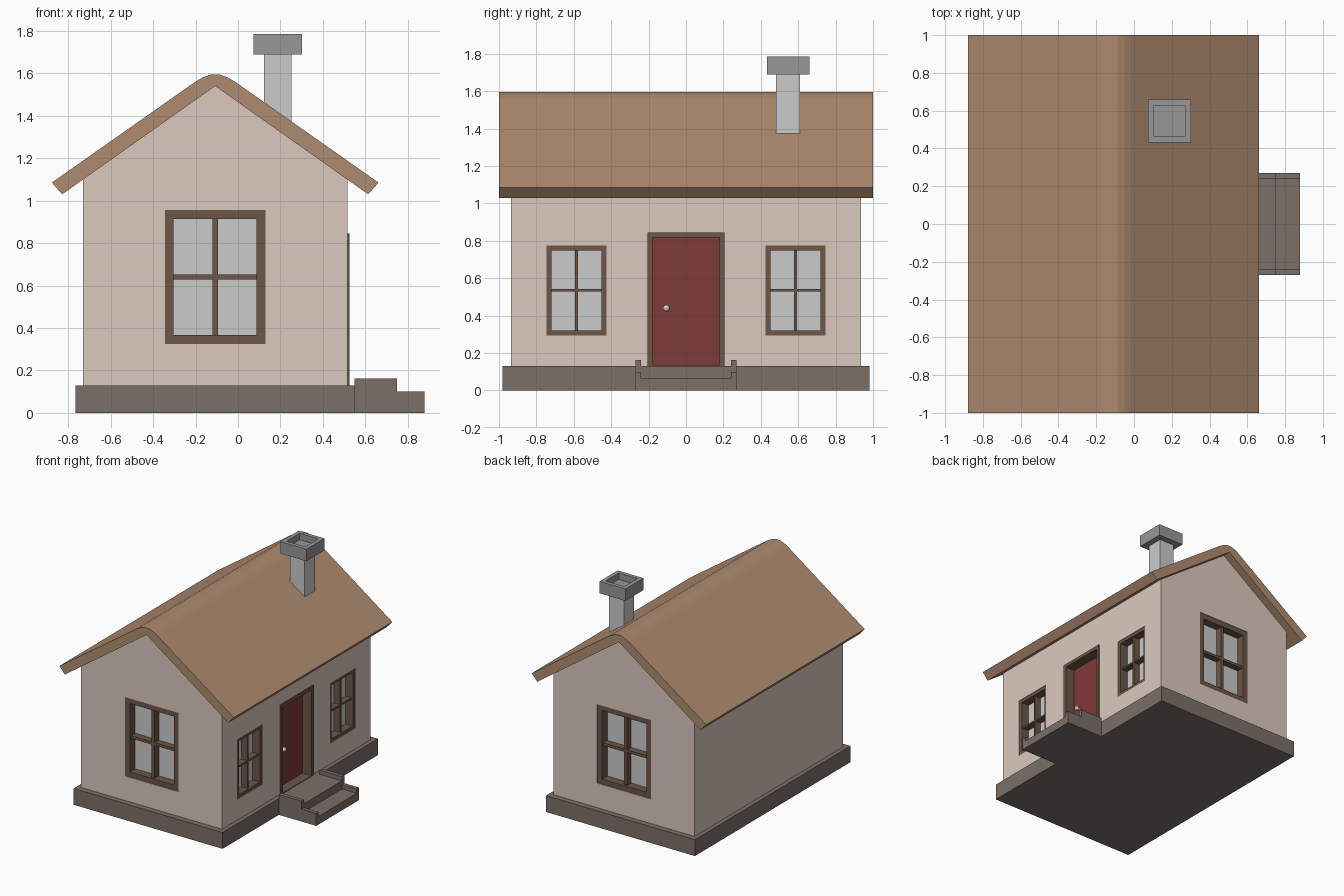
import bpy, bmesh, math
from mathutils import Matrix, Vector

if "Cube" in bpy.data.objects:
    bpy.data.objects.remove(bpy.data.objects["Cube"])

CX = -0.1075          # house centre line
WALL_L, WALL_R, WALL_Y = -0.73, 0.515, 0.935


def material(name, rgb):
    m = bpy.data.materials.new(name)
    m.diffuse_color = (*rgb, 1)
    m.use_nodes = True
    m.node_tree.nodes["Principled BSDF"].inputs["Base Color"].default_value = m.diffuse_color
    return m


PLASTER = material("plaster", (0.71, 0.59, 0.52))
TILE = material("roof_tile", (0.43, 0.26, 0.16))
WOOD = material("dark_wood", (0.15, 0.095, 0.064))
STONE = material("stone", (0.20, 0.16, 0.14))
RED = material("red_paint", (0.21, 0.043, 0.04))
CAP = material("cap_grey", (0.31, 0.31, 0.31))


def finish(name, bm, mat=None):
    bmesh.ops.recalc_face_normals(bm, faces=bm.faces)
    me = bpy.data.meshes.new(name)
    bm.to_mesh(me)
    bm.free()
    ob = bpy.data.objects.new(name, me)
    bpy.context.collection.objects.link(ob)
    if mat:
        me.materials.append(mat)
    return ob


def boxes(name, ranges, mat=None):
    """One object from boxes given as (x0, x1, y0, y1, z0, z1)."""
    bm = bmesh.new()
    for x0, x1, y0, y1, z0, z1 in ranges:
        mtx = Matrix.Translation(((x0 + x1) / 2, (y0 + y1) / 2, (z0 + z1) / 2)) \
            @ Matrix.Diagonal((x1 - x0, y1 - y0, z1 - z0, 1))
        bmesh.ops.create_cube(bm, size=1, matrix=mtx)
    return finish(name, bm, mat)


def extrude_y(name, profile, y0, y1, mat):
    """Extrude an x-z profile along y."""
    bm = bmesh.new()
    face = bm.faces.new([bm.verts.new((x, y0, z)) for x, z in profile])
    ext = bmesh.ops.extrude_face_region(bm, geom=[face])
    verts = [v for v in ext["geom"] if isinstance(v, bmesh.types.BMVert)]
    bmesh.ops.translate(bm, verts=verts, vec=Vector((0, y1 - y0, 0)))
    return finish(name, bm, mat)


def cut(target, cutter):
    mod = target.modifiers.new("cut", "BOOLEAN")
    mod.object, mod.solver = cutter, "EXACT"
    cutter.hide_render = True
    bpy.context.view_layer.objects.active = target
    bpy.ops.object.modifier_apply(modifier=mod.name)
    bpy.data.objects.remove(cutter)


def place(ob, x, y, angle):
    ob.matrix_world = Matrix.Translation((x, y, 0)) @ Matrix.Rotation(angle, 4, "Z")
    bpy.context.view_layer.update()


# foundation and walls
boxes("foundation", [(-0.765, 0.55, -0.98, 0.98, 0, 0.13)], STONE)
walls = extrude_y("walls", [(WALL_L, 0.13), (WALL_R, 0.13), (WALL_R, 1.10),
                            (CX, 1.54), (WALL_L, 1.10)], -WALL_Y, WALL_Y, PLASTER)

# roof with rounded ridge: right half of the outline, then mirrored
half = [(0.721, 1.03), (0.77, 1.085), (0.09, 1.563), (0.058, 1.581), (0.02, 1.595)]
outline = [(CX, 1.54)] + [(CX + x, z) for x, z in half] \
    + [(CX - x, z) for x, z in reversed(half)]
extrude_y("roof", outline, -1, 1, TILE)


# windows: built facing -y, then turned onto their wall
def window(name, x, y, angle, w, z0, z1, rim, bar_v, bar_h):
    h, zm, front, back = w / 2, (z0 + z1) / 2, 0.004, 0.08
    hole = boxes(name + "_cutter", [(-h, h, -0.05, 0.09, z0, z1)])
    place(hole, x, y, angle)
    cut(walls, hole)
    frame = boxes(name + "_frame", [
        (-h, -h + rim, front, back, z0, z1),
        (h - rim, h, front, back, z0, z1),
        (-h + rim, h - rim, front, back, z0, z0 + rim),
        (-h + rim, h - rim, front, back, z1 - rim, z1),
        (-bar_v, bar_v, 0.018, back, z0 + rim, z1 - rim),
        (-h + rim, -bar_v, 0.018, back, zm - bar_h, zm + bar_h),
        (bar_v, h - rim, 0.018, back, zm - bar_h, zm + bar_h)], WOOD)
    glass = boxes(name + "_glass", [(-h + 0.01, h - 0.01, 0.07, 0.085,
                                     z0 + 0.01, z1 - 0.01)])
    for ob in (frame, glass):
        place(ob, x, y, angle)


for name, y, angle in (("front_window", -WALL_Y, 0), ("back_window", WALL_Y, math.pi)):
    window(name, CX, y, angle, 0.475, 0.325, 0.955, 0.042, 0.0135, 0.011)
for name, y in (("side_window_near", -0.585), ("side_window_far", 0.585)):
    window(name, WALL_R, y, math.pi / 2, 0.32, 0.295, 0.775, 0.026, 0.008, 0.007)

# door in its recess
cut(walls, boxes("door_cutter", [(0.42, 0.6, -0.2, 0.2, 0.1, 0.84)]))
boxes("door_frame", [(0.425, 0.525, -0.207, -0.18, 0.13, 0.845),
                     (0.425, 0.525, 0.18, 0.207, 0.13, 0.845),
                     (0.425, 0.525, -0.18, 0.18, 0.818, 0.845),
                     (0.425, 0.525, -0.18, 0.18, 0.125, 0.135)], WOOD)
boxes("door", [(0.422, 0.445, -0.18, 0.18, 0.135, 0.818)], RED)

# door knob
bm = bmesh.new()
bmesh.ops.create_uvsphere(bm, u_segments=16, v_segments=10, radius=0.018,
                          matrix=Matrix.Translation((0.48, -0.105, 0.44)))
bmesh.ops.create_cone(bm, cap_ends=True, segments=12, radius1=0.009, radius2=0.009,
                      depth=0.04, matrix=Matrix.Translation((0.46, -0.105, 0.44))
                      @ Matrix.Rotation(math.pi / 2, 4, "Y"))
knob = finish("door_knob", bm)
bpy.context.view_layer.objects.active = knob
knob.select_set(True)
bpy.ops.object.shade_smooth_by_angle()

# entrance steps between two stepped cheeks
boxes("steps", [(0.55, 0.75, -0.24, 0.24, 0, 0.13),
                (0.75, 0.88, -0.24, 0.24, 0, 0.065)], STONE)
cheek = [(0.55, 0), (0.88, 0), (0.88, 0.1), (0.75, 0.1), (0.75, 0.163), (0.55, 0.163)]
extrude_y("step_cheek_near", cheek, -0.27, -0.24, STONE)
extrude_y("step_cheek_far", cheek, 0.24, 0.27, STONE)

# chimney with a hollow cap
boxes("chimney", [(0.122, 0.252, 0.48, 0.61, 1.33, 1.70)])
cap = boxes("chimney_cap", [(0.073, 0.301, 0.432, 0.66, 1.69, 1.785)], CAP)
cut(cap, boxes("cap_cutter", [(0.105, 0.269, 0.464, 0.628, 1.735, 1.85)]))
